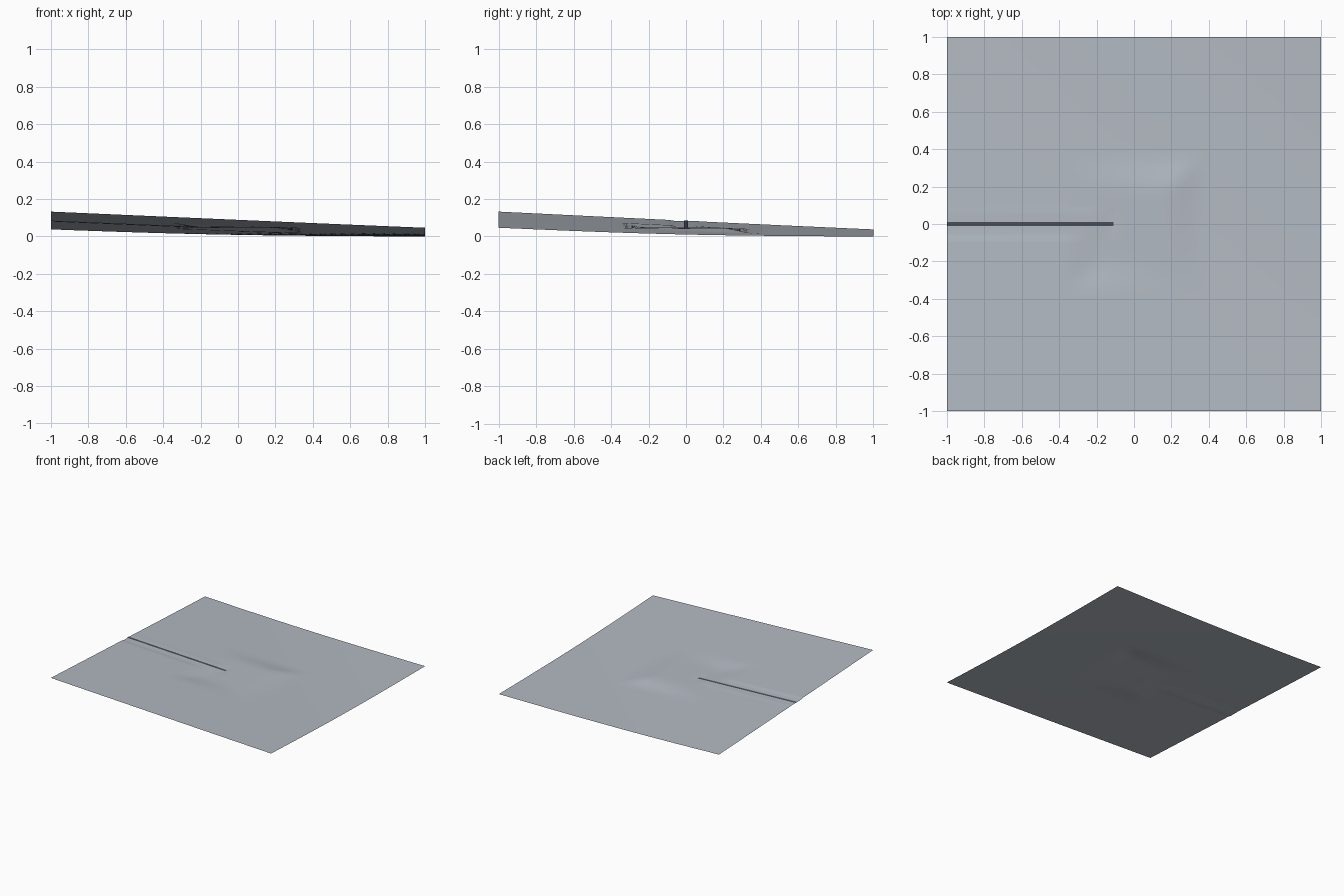
import bpy, bmesh, math

if "Cube" in bpy.data.objects:
    bpy.data.objects.remove(bpy.data.objects["Cube"])

def material(name, rgb):
    m = bpy.data.materials.new(name)
    m.diffuse_color = (*rgb, 1)
    m.use_nodes = True
    m.node_tree.nodes["Principled BSDF"].inputs["Base Color"].default_value = m.diffuse_color
    return m

ground_mat = material("pale grey ground", (0.45, 0.49, 0.54))
road_mat = material("dark track", (0.07, 0.075, 0.10))

PAD_Z, PAD_IN, PAD_OUT = 0.047, 0.17, 0.36
TRACK_END = -0.11

def hill(x, y):
    # tilted plane that levels out softly towards the low corner
    s = 0.041 - 0.045 * x - 0.05 * y
    return 0.5 * (s + math.sqrt(s * s + 0.036 ** 2)) - 0.0057

def blend(v, a, b):
    t = min(1, max(0, (v - a) / (b - a)))
    return t * t * (3 - 2 * t)

def track_z(x):
    t = (x + 1) / (TRACK_END + 1)
    return hill(-1, 0) * (1 - t) + PAD_Z * t

def ground_z(x, y):
    # level pad cut into the slope, with earth banks around it
    z = hill(x, y)
    k = blend(max(abs(x), abs(y)), PAD_IN, PAD_OUT)
    z = PAD_Z * (1 - k) + z * k
    # graded bed under the track
    if x <= TRACK_END + 0.001:
        k = blend(abs(y), 0.05, 0.09)
        z = (track_z(x) - 0.002) * (1 - k) + z * k
    return max(z, 0)

def sheet(name, xs, ys, height, mat):
    bm = bmesh.new()
    rows = [[bm.verts.new((x, y, height(x, y))) for x in xs] for y in ys]
    for j in range(len(ys) - 1):
        for i in range(len(xs) - 1):
            bm.faces.new((rows[j][i], rows[j][i + 1], rows[j + 1][i + 1], rows[j + 1][i]))
    me = bpy.data.meshes.new(name)
    bm.to_mesh(me)
    bm.free()
    me.materials.append(mat)
    ob = bpy.data.objects.new(name, me)
    bpy.context.collection.objects.link(ob)
    return ob

# ground: even grid plus extra lines along the track bed
xs = sorted({round(-1 + i * 0.05, 3) for i in range(41)} | {TRACK_END})
ys = sorted({round(-1 + i * 0.05, 3) for i in range(41)} | {-0.09, 0.09, -0.07, 0.07})
ground = sheet("ground", xs, ys, ground_z, ground_mat)
for p in ground.data.polygons:
    p.use_smooth = True

# thin dark track running in from the left edge to the pad
sheet("track", [-1, TRACK_END], [-0.011, 0.011], lambda x, y: track_z(x) + 0.001, road_mat)
